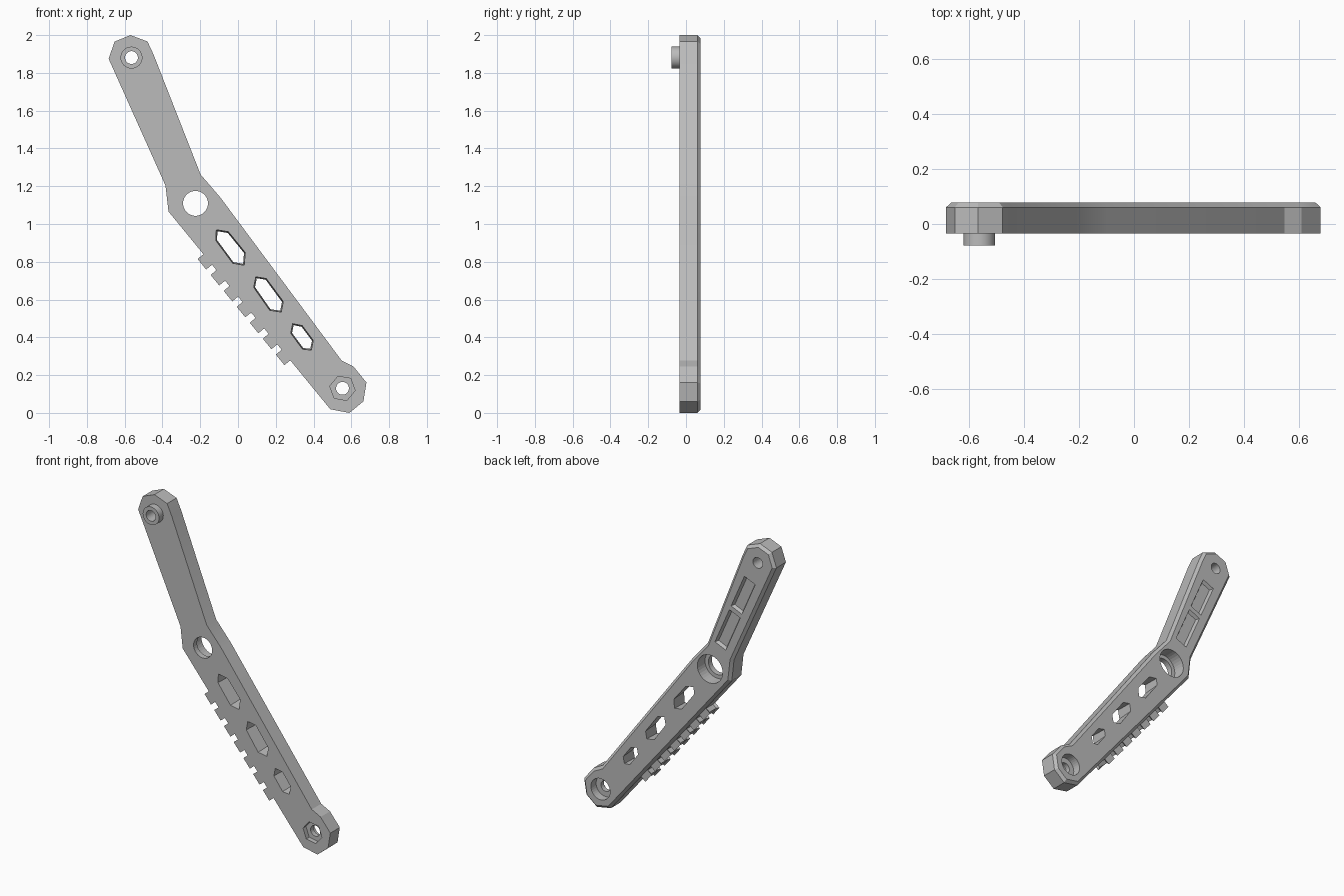
import bpy, bmesh, math
from mathutils import Vector

old = bpy.data.objects.get("Cube")
if old:
    bpy.data.objects.remove(old, do_unlink=True)

grey = bpy.data.materials.new("plain grey")
grey.use_nodes = True
COLOUR = (0.5, 0.5, 0.5, 1)
grey.diffuse_color = COLOUR
grey.node_tree.nodes["Principled BSDF"].inputs["Base Color"].default_value = COLOUR

FRONT, RIM, BACK = -0.035, 0.061, 0.078


def inset(points, amount):
    """Move every edge of a clockwise outline inwards by the same amount."""
    result = []
    for i, p in enumerate(points):
        a = (p - points[i - 1]).normalized()
        b = (points[(i + 1) % len(points)] - p).normalized()
        na, nb = Vector((a.y, -a.x)), Vector((b.y, -b.x))
        result.append(p + (na + nb) * amount / (1 + na.dot(nb)))
    return result


def loft(name, points, stations):
    """Closed solid: an x-z outline swept through (y, inset) stations."""
    points = [Vector(p) for p in points]
    bm = bmesh.new()
    rings = [[bm.verts.new((p.x, y, p.y)) for p in inset(points, d)] for y, d in stations]
    bm.faces.new(rings[0])
    bm.faces.new(rings[-1][::-1])
    n = len(points)
    for r, s in zip(rings, rings[1:]):
        for i in range(n):
            j = (i + 1) % n
            bm.faces.new((r[i], r[j], s[j], s[i]))
    bmesh.ops.recalc_face_normals(bm, faces=bm.faces)
    mesh = bpy.data.meshes.new(name)
    bm.to_mesh(mesh)
    bm.free()
    mesh.materials.append(grey)
    obj = bpy.data.objects.new(name, mesh)
    bpy.context.collection.objects.link(obj)
    return obj


def circle(centre, radius, sides=32, turn=0.0):
    angles = [turn - math.tau * i / sides for i in range(sides)]
    return [centre + radius * Vector((math.cos(a), math.sin(a))) for a in angles]


def box(start, along, out, u0, u1, v0, v1):
    """Rectangle corners in a local frame, clockwise."""
    return [start + along * u + out * v for u, v in ((u0, v0), (u0, v1), (u1, v1), (u1, v0))]


def cut(target, cutter):
    mod = target.modifiers.new(cutter.name, 'BOOLEAN')
    mod.operation, mod.solver, mod.object = 'DIFFERENCE', 'EXACT', cutter
    cutter.hide_render = True
    cutter.hide_set(True)


def smooth(obj):
    bpy.ops.object.select_all(action='DESELECT')
    obj.select_set(True)
    bpy.context.view_layer.objects.active = obj
    bpy.ops.object.shade_smooth_by_angle(angle=math.radians(20))


# Bent arm with a chamfered back rim
corner, heel = Vector((-0.368, 1.066)), Vector((0.489, 0.019))
outline = [(-0.685, 1.875), (-0.653, 1.966), (-0.569, 2.0), (-0.479, 1.966), (-0.447, 1.897),
           (-0.198, 1.262), (-0.093, 1.14), (0.548, 0.278), (0.611, 0.246), (0.68, 0.161),
           (0.664, 0.061), (0.59, 0.0), heel, corner, (-0.384, 1.204)]
arm = loft("arm", outline, [(FRONT, 0), (RIM, 0), (BACK, 0.017)])

top, pivot, foot = Vector((-0.564, 1.881)), Vector((-0.225, 1.109)), Vector((0.553, 0.13))
THROUGH = [(-0.2, 0), (0.2, 0)]

# Round holes, wide bores at the back and the hexagonal nut pocket
cut(arm, loft("top_hole_cutter", circle(top, 0.034), THROUGH))
cut(arm, loft("pivot_hole_cutter", circle(pivot, 0.066), THROUGH))
cut(arm, loft("pivot_bore_cutter", circle(pivot, 0.09), [(0.0, 0), (0.2, 0)]))
cut(arm, loft("foot_hole_cutter", circle(foot, 0.034), THROUGH))
cut(arm, loft("foot_bore_cutter", circle(foot, 0.068), [(0.025, 0), (0.2, 0)]))
cut(arm, loft("nut_pocket_cutter", circle(foot, 0.068, 6, math.radians(-10)),
              [(-0.2, 0), (-0.005, 0)]))

# Six-sided windows, slightly narrower towards the back
windows = [
    [(-0.116, 0.971), (-0.05, 0.96), (0.04, 0.849), (0.034, 0.78), (-0.029, 0.791), (-0.119, 0.913)],
    [(0.093, 0.722), (0.151, 0.712), (0.241, 0.59), (0.23, 0.532), (0.167, 0.542), (0.082, 0.664)],
    [(0.288, 0.474), (0.341, 0.463), (0.4, 0.384), (0.389, 0.331), (0.341, 0.336), (0.278, 0.421)]]
for i, pts in enumerate(windows):
    cut(arm, loft(f"window_cutter_{i + 1}", pts, [(FRONT - 0.02, 0), (BACK + 0.02, 0.009)]))

# Two shallow rectangular recesses on the back of the upper arm
along = (pivot - top).normalized()
side = Vector((-along.y, along.x))
for i, (u0, u1) in enumerate(((0.14, 0.375), (0.405, 0.66))):
    cut(arm, loft(f"recess_cutter_{i + 1}", box(top, along, side, u0, u1, -0.042, 0.042),
                  [(BACK - 0.02, 0.01), (BACK, 0), (BACK + 0.03, 0)]))
smooth(arm)

# Hollow pin on the front of the top end
pin = loft("pin", circle(top, 0.058), [(-0.078, 0), (FRONT + 0.005, 0)])
cut(pin, loft("pin_hole_cutter", circle(top, 0.034), THROUGH))
smooth(pin)

# Row of chamfered grip teeth along the lower edge
along = (heel - corner).normalized()
out = Vector((along.y, -along.x))
for i in range(7):
    u = 0.328 + 0.109 * i
    loft(f"grip_tooth_{i + 1}", box(corner, along, out, u - 0.026, u + 0.026, -0.02, 0.03),
         [(FRONT + 0.001, 0.01), (FRONT + 0.014, 0), (RIM - 0.014, 0), (RIM, 0.01)])
